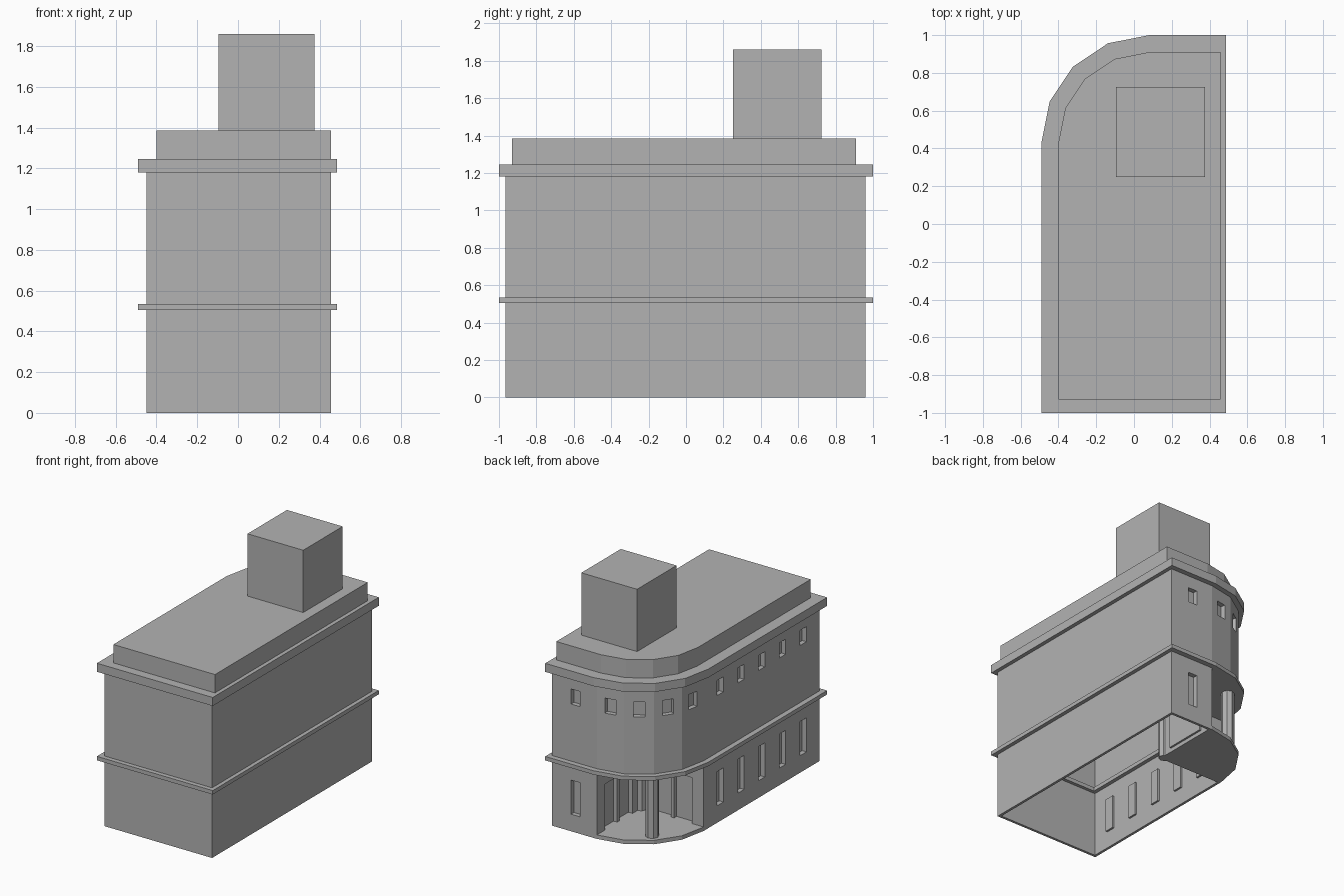
import bpy, bmesh, math
from mathutils import Matrix, Vector

cube = bpy.data.objects.get("Cube")
if cube:
    bpy.data.objects.remove(cube, do_unlink=True)

stone = bpy.data.materials.new("grey_stone")
stone.use_nodes = True
stone.diffuse_color = (0.45, 0.45, 0.45, 1)
stone.node_tree.nodes["Principled BSDF"].inputs["Base Color"].default_value = stone.diffuse_color

CX, CY = 0.08, 0.43          # centre of the rounded corner
WALL = 0.53                  # corner radius of the walls


def finish(name, bm):
    mesh = bpy.data.meshes.new(name)
    bm.to_mesh(mesh)
    bm.free()
    mesh.materials.append(stone)
    obj = bpy.data.objects.new(name, mesh)
    bpy.context.collection.objects.link(obj)
    return obj


def arc(r):
    """Faceted quarter circle from the back wall round to the side wall."""
    return [(CX + r * math.cos(a), CY + r * math.sin(a))
            for a in (math.radians(90 + 22.5 * i) for i in range(5))]


def outline(r, right, front):
    return [(CX - r, front), (right, front), (right, CY + r)] + arc(r)


def prism(name, outer, z0, z1, inner=None):
    """Extruded outline; with an inner outline it becomes a hollow ring."""
    bm = bmesh.new()
    n = len(outer)

    def loop(pts, z):
        return [bm.verts.new((x, y, z)) for x, y in pts]
    lo, hi = loop(outer, z0), loop(outer, z1)
    if inner:
        ilo, ihi = loop(inner, z0), loop(inner, z1)
    else:
        bm.faces.new(lo)
        bm.faces.new(hi)
    for i in range(n):
        j = (i + 1) % n
        bm.faces.new((lo[i], lo[j], hi[j], hi[i]))
        if inner:
            bm.faces.new((ilo[i], ilo[j], ihi[j], ihi[i]))
            bm.faces.new((lo[i], lo[j], ilo[j], ilo[i]))
            bm.faces.new((hi[i], hi[j], ihi[j], ihi[i]))
    bmesh.ops.recalc_face_normals(bm, faces=bm.faces)
    return finish(name, bm)


def boxes(name, openings, x0, x1, open_front):
    """One box per opening; local +x points out of the wall."""
    bm = bmesh.new()
    for x, y, angle, width, z0, z1 in openings:
        place = Matrix.Translation((x, y, (z0 + z1) / 2)) @ Matrix.Rotation(angle, 4, "Z")
        size = Matrix.Diagonal((x1 - x0, width, z1 - z0, 1))
        shift = Matrix.Translation(((x0 + x1) / 2, 0, 0))
        verts = bmesh.ops.create_cube(bm, size=1, matrix=place @ shift @ size)["verts"]
        if open_front:
            out = Vector((math.cos(angle), math.sin(angle), 0))
            bm.normal_update()
            faces = {f for v in verts for f in v.link_faces}
            front = [f for f in faces if f.normal.dot(out) > 0.9]
            bmesh.ops.reverse_faces(bm, faces=list(faces))
            bmesh.ops.delete(bm, geom=front, context="FACES")
    return finish(name, bm)


def cut_openings(wall, label, openings):
    cutter = boxes(label + "_cutter", openings, -0.06, 0.03, False)
    cutter.hide_render = True
    cutter.hide_viewport = True
    mod = wall.modifiers.new("openings", "BOOLEAN")
    mod.operation = "DIFFERENCE"
    mod.solver = "EXACT"
    mod.object = cutter
    boxes(label + "_recesses", openings, -0.035, 0, True)


def column(name, x, y, radius):
    bm = bmesh.new()
    bmesh.ops.create_cone(bm, cap_ends=True, segments=8, radius1=radius, radius2=radius,
                          depth=0.505, matrix=Matrix.Translation((x, y, 0.2525)))
    return finish(name, bm)


# Ground floor shell with the corner cut away for the porch
def notched(t):
    return [(CX - WALL + t, -0.965 + t), (0.457 - t, -0.965 + t), (0.457 - t, CY + WALL - t),
            (CX + t, CY + WALL - t), (CX + t, CY - t), (CX - WALL + t, CY - t)]


ground = prism("ground_floor_walls", notched(0), 0, 0.51, notched(0.02))
upper = prism("upper_floor_walls", outline(WALL, 0.457, -0.965), 0.53, 1.19,
              outline(WALL - 0.02, 0.437, -0.945))

# Windows and porch doors
side = CX - WALL
back = CY + WALL
rows = [0.23 - 0.25 * i for i in range(5)]
low = [(side, y, math.pi, 0.075, 0.13, 0.39) for y in rows]
low.append((0.26, back, math.pi / 2, 0.075, 0.13, 0.39))
low.append((CX, CY + 0.265, math.pi, 0.33, 0.03, 0.38))
low.append((CX - 0.265, CY, math.pi / 2, 0.33, 0.03, 0.38))
cut_openings(ground, "ground_floor", low)

high = [(side, y, math.pi, 0.075, 0.97, 1.085) for y in rows]
high.append((0.26, back, math.pi / 2, 0.075, 0.97, 1.085))
mid = WALL * math.cos(math.radians(11.25))
for i in range(4):
    a = math.radians(101.25 + 22.5 * i)
    high.append((CX + mid * math.cos(a), CY + mid * math.sin(a), a, 0.08, 0.97, 1.085))
cut_openings(upper, "upper_floor", high)

# Door posts
posts = [(CX, CY + 0.265, math.pi, 0.025, 0.03, 0.38),
         (CX - 0.265, CY, math.pi / 2, 0.025, 0.03, 0.38)]
boxes("door_posts", posts, -0.035, -0.005, False)

# Porch floor, ceiling and columns
prism("porch_floor", [(CX, CY)] + arc(WALL), 0, 0.03)
prism("porch_ceiling", [(CX, CY)] + arc(WALL), 0.505, 0.53)
column("porch_column", -0.24, 0.75, 0.048)
column("corner_column", CX, CY, 0.042)

# Bands, parapet and roof block
prism("floor_band", outline(0.57, 0.487, -1), 0.505, 0.535, outline(0.48, 0.42, -0.92))
prism("cornice", outline(0.57, 0.487, -1), 1.18, 1.245)
prism("parapet", outline(0.48, 0.457, -0.93), 1.245, 1.385)
prism("roof_tower", [(-0.095, 0.25), (0.375, 0.25), (0.375, 0.725), (-0.095, 0.725)], 1.385, 1.86)
